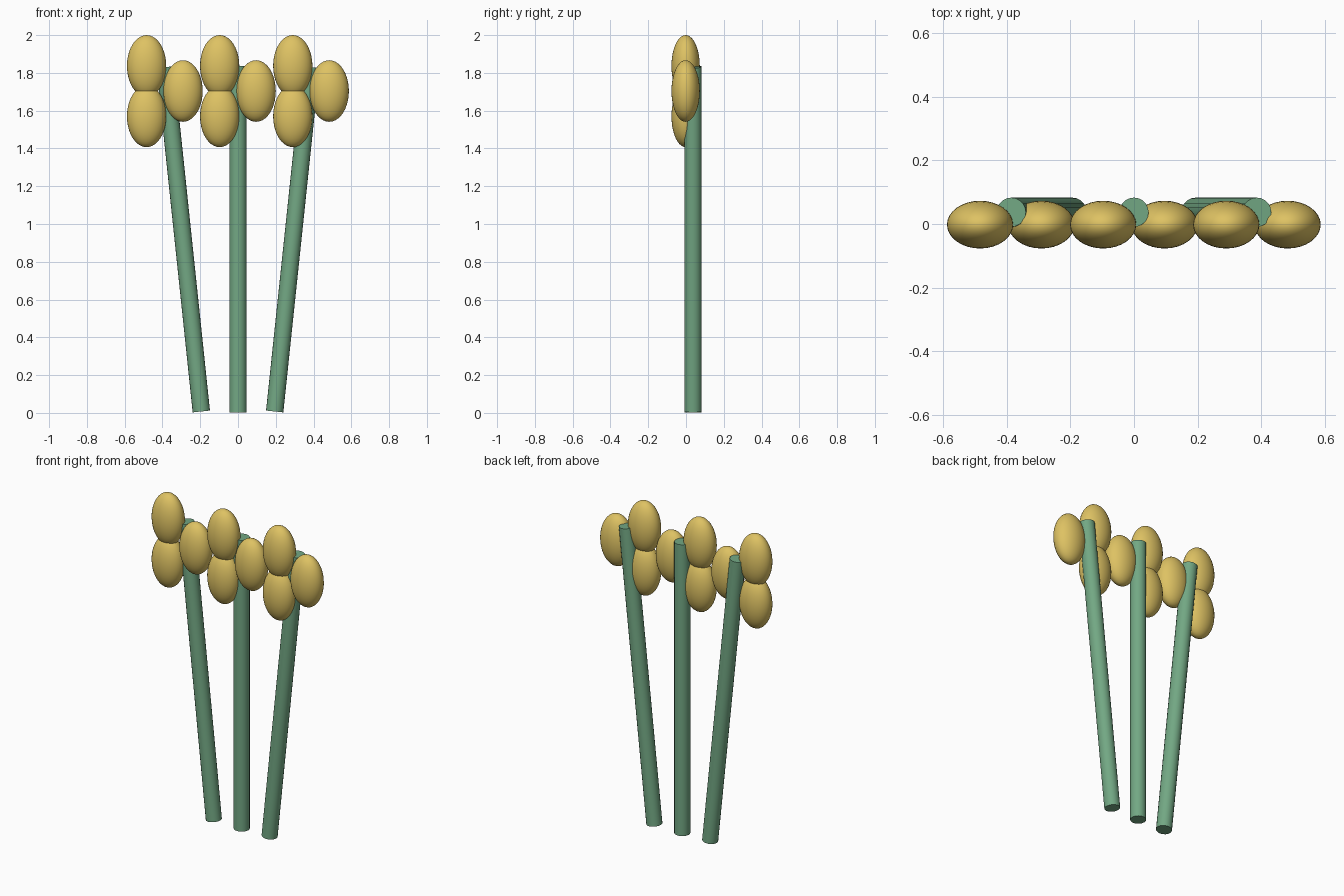
import bpy, math

if "Cube" in bpy.data.objects:
    bpy.data.objects.remove(bpy.data.objects["Cube"])


def material(name, color):
    m = bpy.data.materials.new(name)
    m.diffuse_color = (*color, 1)
    m.use_nodes = True
    m.node_tree.nodes["Principled BSDF"].inputs["Base Color"].default_value = m.diffuse_color
    return m


GREEN = material("stalk green", (0.17, 0.39, 0.23))
GOLD = material("grain gold", (0.73, 0.54, 0.125))


def finish(name, mat):
    ob = bpy.context.object
    ob.name = name
    ob.data.materials.append(mat)
    bpy.ops.object.shade_smooth_by_angle(angle=math.radians(35))
    return ob


def stalk(name, x, tilt):
    bpy.ops.mesh.primitive_cylinder_add(
        vertices=20, radius=0.046, depth=1.833,
        location=(x, 0.037, 0.919), rotation=(0, math.radians(tilt), 0))
    finish(name, GREEN)


def grain(name, x, z):
    bpy.ops.mesh.primitive_uv_sphere_add(
        segments=32, ring_count=20, radius=1, location=(x, -0.002, z))
    ob = bpy.context.object
    ob.scale = (0.104, 0.075, 0.163)
    bpy.ops.object.transform_apply(location=False, rotation=False, scale=True)
    finish(name, GOLD)


# Three stalks, the outer pair leaning outwards
for side, x, tilt in (("left", -0.29, -6), ("middle", 0, 0), ("right", 0.29, 6)):
    stalk(side + "_stalk", x, tilt)

# Three grains clustered at the top of each stalk
for side, x in (("left", -0.387), ("middle", 0), ("right", 0.387)):
    grain(side + "_upper_grain", x - 0.097, 1.837)
    grain(side + "_lower_grain", x - 0.097, 1.570)
    grain(side + "_side_grain", x + 0.096, 1.704)
